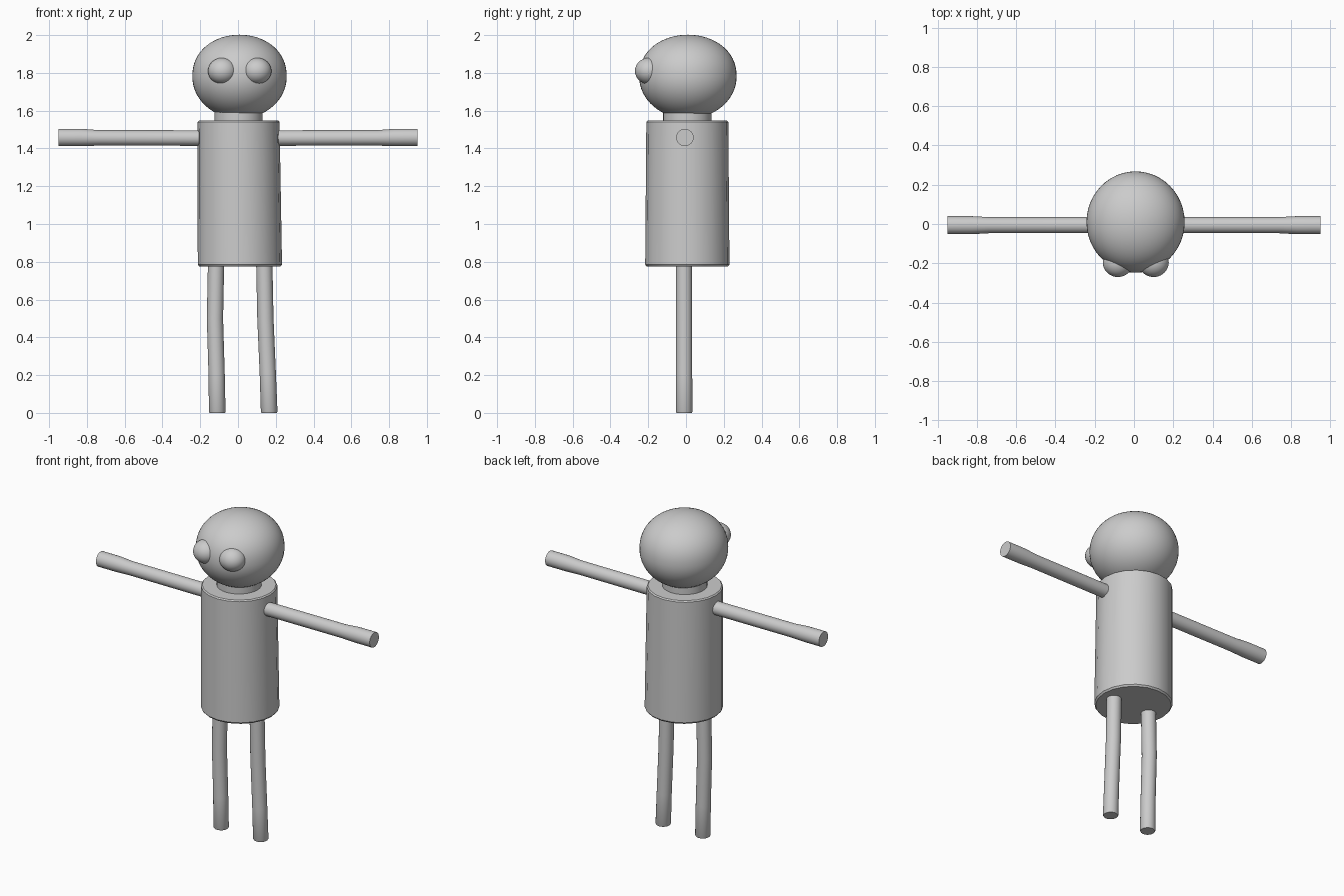
import bpy, bmesh, math
from mathutils import Vector

cube = bpy.data.objects.get("Cube")
if cube:
    bpy.data.objects.remove(cube, do_unlink=True)

grey = bpy.data.materials.new("clay grey")
grey.use_nodes = True
colour = (0.6, 0.6, 0.6, 1)
grey.diffuse_color = colour
grey.node_tree.nodes["Principled BSDF"].inputs["Base Color"].default_value = colour


def finish(name, bm, angle=40):
    bmesh.ops.recalc_face_normals(bm, faces=bm.faces)
    mesh = bpy.data.meshes.new(name)
    bm.to_mesh(mesh)
    bm.free()
    mesh.materials.append(grey)
    obj = bpy.data.objects.new(name, mesh)
    bpy.context.collection.objects.link(obj)
    bpy.ops.object.select_all(action="DESELECT")
    obj.select_set(True)
    bpy.context.view_layer.objects.active = obj
    bpy.ops.object.shade_smooth_by_angle(angle=math.radians(angle))
    return obj


def tube(name, stations, axis, sides=24, angle=40):
    """Capped loft through (centre, radius) rings square to the axis."""
    bm = bmesh.new()
    u = Vector((0, 1, 0)) if axis == "x" else Vector((1, 0, 0))
    v = Vector((0, 0, 1)) if axis == "x" else Vector((0, 1, 0))
    rings = []
    for centre, radius in stations:
        ring = []
        for i in range(sides):
            a = math.tau * i / sides
            ring.append(bm.verts.new(Vector(centre) + radius * (u * math.cos(a) + v * math.sin(a))))
        rings.append(ring)
    for low, high in zip(rings, rings[1:]):
        for i in range(sides):
            j = (i + 1) % sides
            bm.faces.new((low[i], low[j], high[j], high[i]))
    bm.faces.new(rings[0])
    bm.faces.new(rings[-1])
    return finish(name, bm, angle)


def ball(name, centre, size, top_power=1.0):
    """Ellipsoid; a top_power under 1 flattens its crown."""
    bm = bmesh.new()
    bmesh.ops.create_uvsphere(bm, u_segments=48, v_segments=32, radius=1)
    for vert in bm.verts:
        p = vert.co
        if p.z > 0:
            p.z = min(p.z, 1) ** top_power
        vert.co = Vector(centre) + Vector(p * s for p, s in zip(p, size))
    return finish(name, bm, 60)


# Trunk with a slightly rounded rim and a slight flare
tube("torso", [((0.01, 0.007, 0.775), 0.215), ((0.01, 0.007, 0.785), 0.223),
               ((0.003, 0.007, 1.54), 0.217), ((0.003, 0.007, 1.547), 0.21)], "z", 20, 25)
tube("neck", [((0.003, 0.007, 1.5), 0.128), ((0.003, 0.007, 1.63), 0.128)], "z", 32)

# Head with bulging eyes
ball("head", (0.008, 0.01, 1.78), (0.25, 0.258, 0.222), 0.9)
for name, x in (("right_eye", -0.082), ("left_eye", 0.1)):
    ball(name, (x, -0.195, 1.81), (0.077, 0.075, 0.07))

# Arms, thicker toward the hands
for name, side in (("right_arm", -1), ("left_arm", 1)):
    tube(name, [((side * 0.15, -0.006, 1.455), 0.041), ((side * 0.74, -0.006, 1.456), 0.041),
                ((side * 0.83, -0.006, 1.458), 0.046), ((side * 0.95, -0.006, 1.458), 0.046)], "x")

# Slightly crooked legs
for name, top, knee, shin, foot in (("right_leg", -0.115, -0.122, -0.113, -0.11),
                                    ("left_leg", 0.138, 0.145, 0.158, 0.165)):
    tube(name, [((foot, -0.01, 0), 0.041), ((foot, -0.01, 0.006), 0.044), ((shin, -0.01, 0.2), 0.043),
                ((knee, -0.01, 0.5), 0.043), ((top, -0.01, 0.85), 0.043)], "z")
